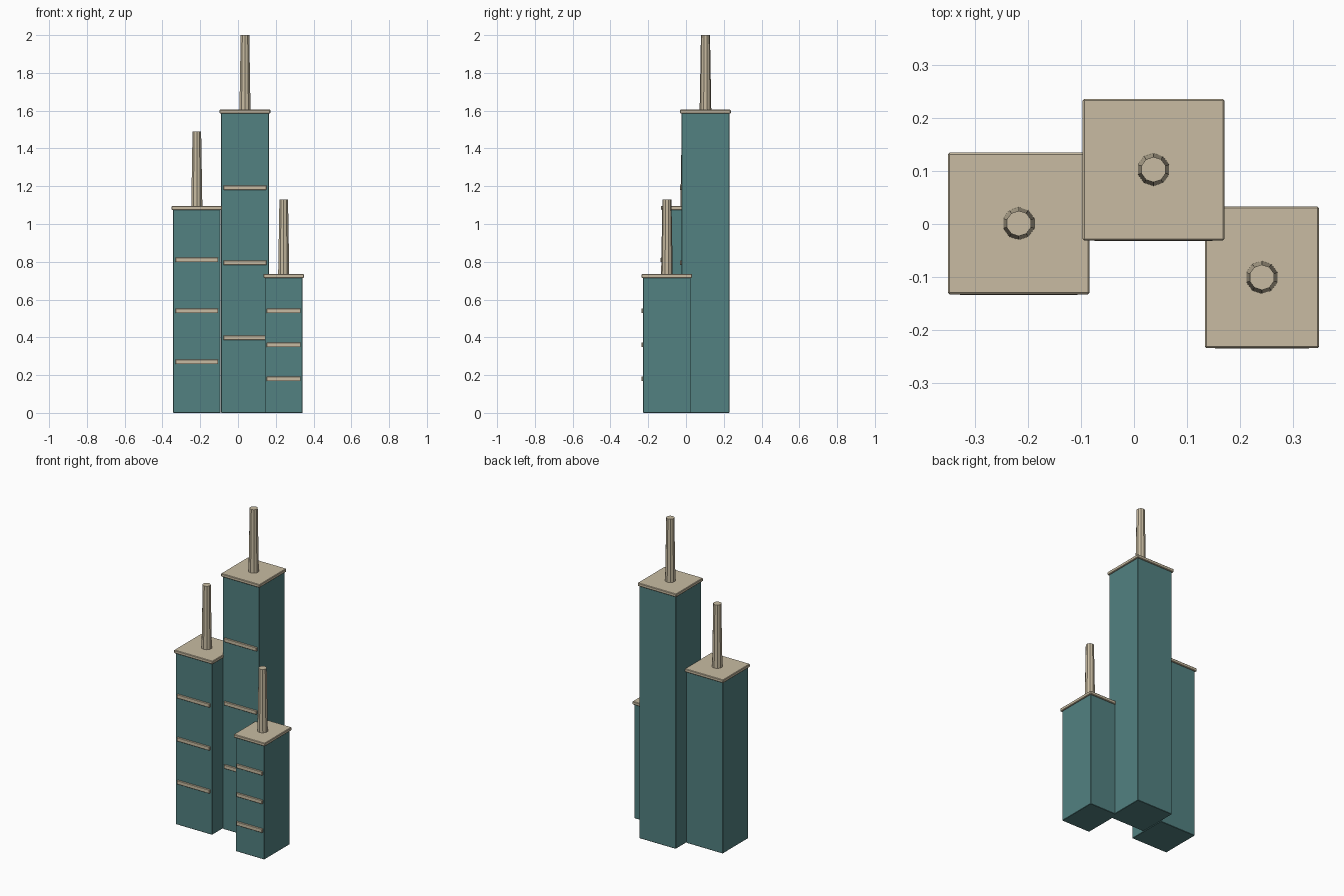
import bpy

cube = bpy.data.objects.get("Cube")
if cube:
    bpy.data.objects.remove(cube, do_unlink=True)


def make_material(name, rgb):
    mat = bpy.data.materials.new(name)
    mat.use_nodes = True
    mat.diffuse_color = (*rgb, 1)
    mat.node_tree.nodes["Principled BSDF"].inputs["Base Color"].default_value = (*rgb, 1)
    return mat


teal = make_material("teal", (0.085, 0.22, 0.22))
tan = make_material("tan", (0.58, 0.50, 0.36))


def add_box(name, center, size, mat, bevel=0):
    bpy.ops.mesh.primitive_cube_add(size=1, location=center)
    box = bpy.context.object
    box.name = name
    box.scale = size
    bpy.ops.object.transform_apply(location=False, rotation=False, scale=True)
    box.data.materials.append(mat)
    if bevel:
        mod = box.modifiers.new("edge_bevel", "BEVEL")
        mod.width = bevel
        mod.segments = 1


def add_tower(name, x, y, width, depth, height):
    cap = 0.02
    # Main block
    add_box(name + "_body", (x, y, height / 2), (width, depth, height), teal, 0.002)
    # Overhanging roof slab
    add_box(name + "_roof", (x, y, height + 0.005),
            (width + 0.016, depth + 0.016, cap), tan, 0.003)
    # Front ledges at each quarter of the height
    for i in range(1, 4):
        add_box(f"{name}_ledge_{i}", (x, y - depth / 2, height * i / 4),
                (width * 0.9, 0.018, 0.024), tan, 0.002)
    # Tapered mast
    base = height + 0.005
    top = height + 0.41
    bpy.ops.mesh.primitive_cone_add(vertices=10, radius1=0.031, radius2=0.024,
                                    depth=top - base, location=(x, y, (base + top) / 2))
    mast = bpy.context.object
    mast.name = name + "_mast"
    mast.data.materials.append(tan)


add_tower("middle_tower", 0.037, 0.103, 0.252, 0.252, 1.59)
add_tower("right_tower", -0.218, 0.001, 0.252, 0.252, 1.08)
add_tower("left_tower", 0.242, -0.101, 0.2, 0.252, 0.72)
